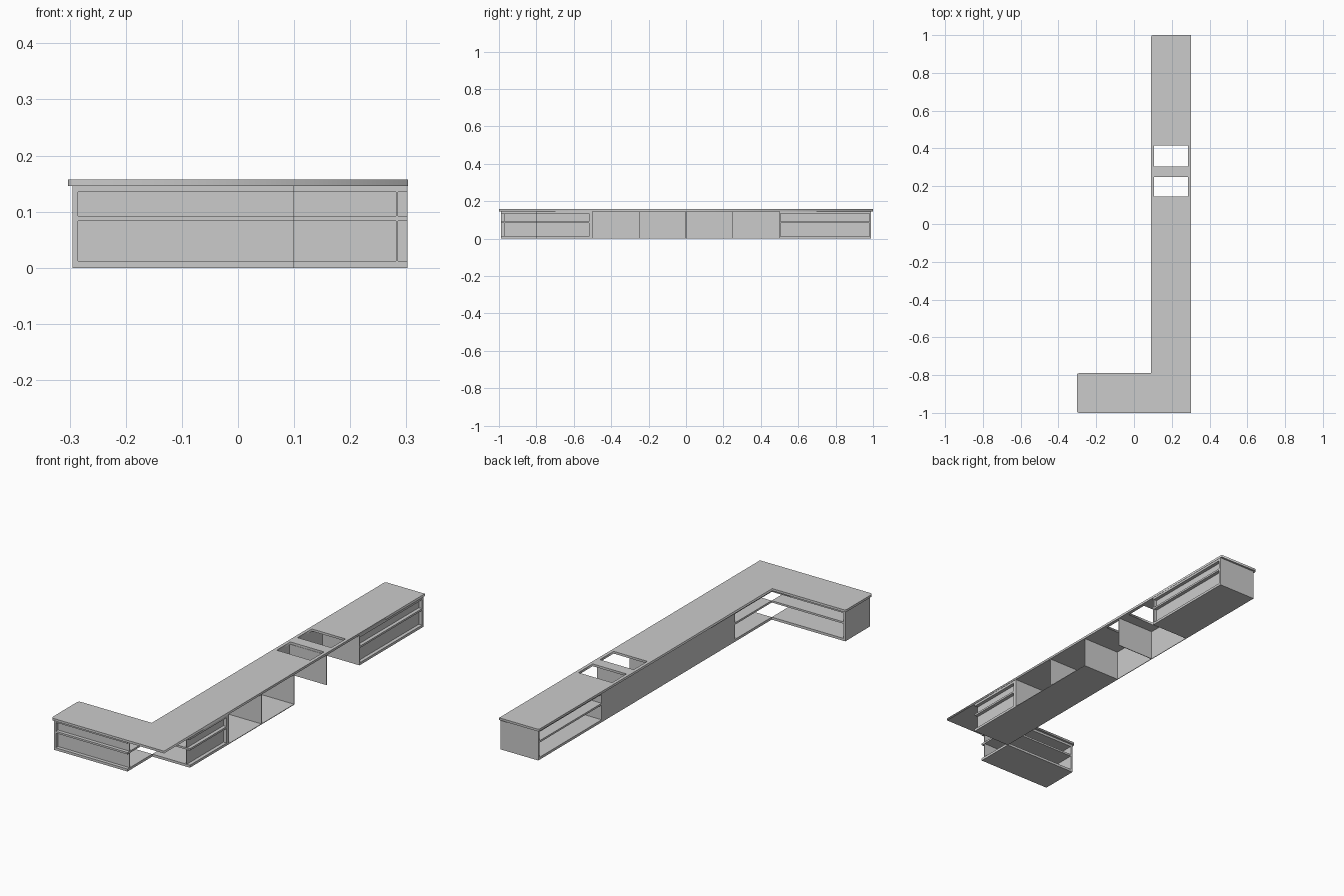
import bpy, math
from mathutils import Vector

if "Cube" in bpy.data.objects:
    bpy.data.objects.remove(bpy.data.objects["Cube"])

TOP, THICK = 0.157, 0.011      # counter surface and slab thickness
H = TOP - THICK                # cabinet height


def box(name, x0, x1, y0, y1, z0, z1):
    bpy.ops.mesh.primitive_cube_add(size=1, location=((x0 + x1) / 2, (y0 + y1) / 2, (z0 + z1) / 2))
    ob = bpy.context.object
    ob.name = name
    ob.scale = (x1 - x0, y1 - y0, z1 - z0)
    bpy.ops.object.transform_apply(location=False, rotation=False, scale=True)
    return ob


def rounded(points, radius):
    # replace each flagged corner with a short arc
    out = []
    for i, (x, y, soft) in enumerate(points):
        p = Vector((x, y))
        if not soft:
            out.append(p)
            continue
        a = (Vector(points[i - 1][:2]) - p).normalized() * radius
        b = (Vector(points[(i + 1) % len(points)][:2]) - p).normalized() * radius
        for k in range(5):
            t = k / 4 * math.pi / 2
            out.append(p + a * (1 - math.sin(t)) + b * (1 - math.cos(t)))
    return out


# L-shaped worktop with two sink openings
curve = bpy.data.curves.new("worktop", "CURVE")
curve.dimensions = "2D"
curve.fill_mode = "BOTH"
curve.extrude = THICK / 2
outline = rounded([(-0.303, -1, True), (0.303, -1, False), (0.303, 1, False),
                   (0.09, 1, True), (0.09, -0.79, False), (-0.303, -0.79, True)], 0.012)
loops = [outline]
for y0, y1 in ((0.145, 0.25), (0.305, 0.415)):
    loops.append([(0.106, y0), (0.106, y1), (0.287, y1), (0.287, y0)])
for loop in loops:
    sp = curve.splines.new("POLY")
    sp.points.add(len(loop) - 1)
    for pt, co in zip(sp.points, loop):
        pt.co = (co[0], co[1], 0, 1)
    sp.use_cyclic_u = True
worktop = bpy.data.objects.new("worktop", curve)
bpy.context.collection.objects.link(worktop)
worktop.location.z = TOP - THICK / 2
bpy.ops.object.select_all(action="DESELECT")
worktop.select_set(True)
bpy.context.view_layer.objects.active = worktop
bpy.ops.object.convert(target="MESH")


def shelf_unit(name, along, start, end, inner, outer, wall_lo, wall_hi):
    # open shelves towards 'inner', recessed back panel towards 'outer'
    def part(label, a0, a1, d0, d1, z0, z1):
        d0, d1 = sorted((d0, d1))
        if along == "x":
            box(f"{name}_{label}", a0, a1, d0, d1, z0, z1)
        else:
            box(f"{name}_{label}", d0, d1, a0, a1, z0, z1)

    s = 1 if outer > inner else -1
    back = outer - s * 0.02
    lo, hi = start + wall_lo, end - wall_hi
    part("back", lo, hi, back, back + s * 0.003, 0, H)
    part("floor", lo, hi, inner, outer, 0, 0.012)
    part("shelf", lo, hi, inner, outer, 0.083, 0.092)
    part("top_rail", lo, hi, inner, outer, 0.135, H)
    if wall_lo:
        part("end_wall_low", start, lo, inner, outer, 0, H)
    if wall_hi:
        part("end_wall_high", hi, end, inner, outer, 0, H)


# three shelf units: short leg, corner, far end
shelf_unit("short_unit", "x", -0.295, 0.1, -0.8, -0.99, 0.01, 0.0)
shelf_unit("corner_unit", "y", -0.8, -0.5, 0.1, 0.302, 0.0, 0.018)
shelf_unit("far_unit", "y", 0.5, 0.99, 0.1, 0.302, 0.004, 0.01)

# middle section: inner face panels, dividers and partial floor
for i, (y0, y1) in enumerate(((-0.5, 0.25), (0.25, 0.5))):
    box(f"inner_panel_{i + 1}", 0.1, 0.103, y0, y1, 0, H)
for i, y in enumerate((-0.25, 0.0, 0.25)):
    box(f"divider_{i + 1}", 0.103, 0.302, y - 0.0015, y + 0.0015, 0, H)
box("middle_floor", 0.103, 0.302, -0.5, 0.0, 0, 0.003)
